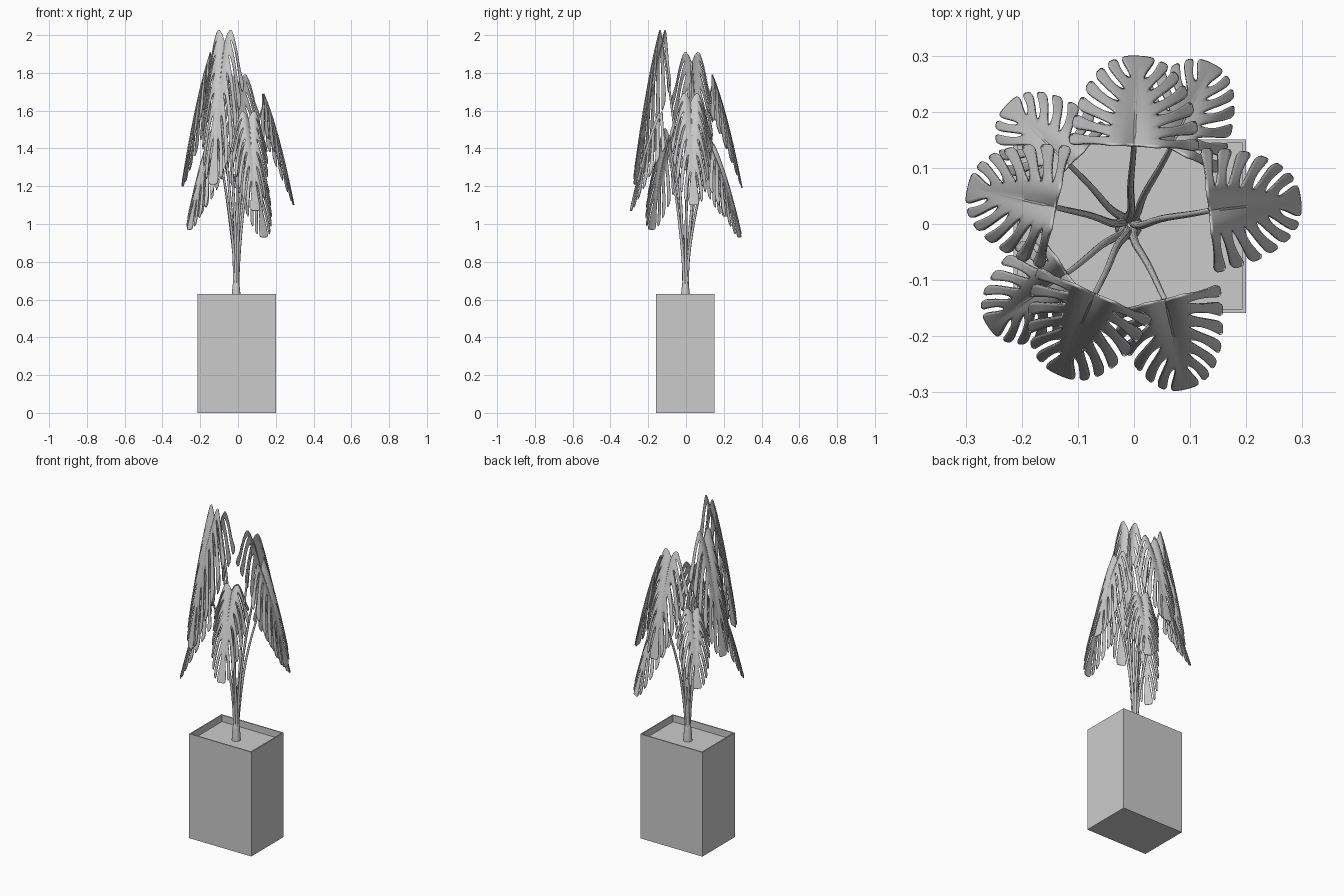
import bpy, bmesh, math
from mathutils import Vector

if "Cube" in bpy.data.objects:
    bpy.data.objects.remove(bpy.data.objects["Cube"])

CENTRE = Vector((-0.01, -0.003, 0))
# attach x, y, tip x, y, top z, tip z, half width
LEAVES = [
    (0.0, 0.14, 0.008, 0.298, 1.78, 1.19, 0.115),
    (0.065, 0.135, 0.138, 0.285, 1.42, 0.93, 0.095),
    (-0.115, 0.105, -0.225, 0.212, 1.46, 1.04, 0.095),
    (-0.14, 0.03, -0.295, 0.065, 1.89, 1.20, 0.11),
    (-0.12, -0.088, -0.258, -0.183, 1.50, 0.97, 0.095),
    (-0.07, -0.125, -0.133, -0.268, 2.00, 1.21, 0.11),
    (0.055, -0.135, 0.092, -0.293, 1.59, 1.07, 0.10),
    (0.135, 0.024, 0.296, 0.042, 1.68, 1.10, 0.11),
]
FINGERS, COLS = 7, 4
# distance from midrib, finger width
ROWS = [(0, 1), (.12, 1), (.24, 1), (.33, 1), (.38, .82), (.45, .68), (.55, .6), (.65, .6),
        (.75, .63), (.85, .68), (.93, .7), (.98, .55), (1, .3)]


def finish(bm, name):
    bmesh.ops.recalc_face_normals(bm, faces=bm.faces)
    me = bpy.data.meshes.new(name)
    bm.to_mesh(me)
    bm.free()
    ob = bpy.data.objects.new(name, me)
    bpy.context.collection.objects.link(ob)
    return ob


def smooth(ob, angle=40):
    bpy.ops.object.select_all(action='DESELECT')
    ob.select_set(True)
    bpy.context.view_layer.objects.active = ob
    bpy.ops.object.shade_smooth_by_angle(angle=math.radians(angle))


def flat_point(a, b):
    """Leaf layout: a runs from base to tip, b from midrib to edge."""
    start = 0.86 * a ** 1.25
    th = a * math.pi / 2
    eu = max(math.cos(th), 0) ** 0.8
    if a >= 1:
        eu = 0
    es = -0.05 + 1.05 * math.sin(th) ** 1.15
    cu, cs = 0.58 * eu, start + 0.2 * (es - start)
    u = 2 * b * (1 - b) * cu + b * b * eu
    s = (1 - b) ** 2 * start + 2 * b * (1 - b) * cs + b * b * es
    return u, s


def leaf_mapper(leaf):
    """Bends the flat layout into a hanging, arched blade."""
    ax, ay, tx, ty, top, bot, w = leaf
    d = Vector((tx - ax, ty - ay, 0))
    side = Vector((-d.y, d.x, 0)).normalized()
    h = top - bot

    def place(u, s):
        p = Vector((ax, ay, 0)) + d * s + side * (u * w)
        v = abs(u)
        lift = 0.11 * math.sin(math.pi * min(v / 0.8, 1)) * max(0, 1 - s)
        p.z = top - 0.035 - (h - 0.035) * (0.6 * s + 0.4 * s * abs(s)) + h * (lift - 0.3 * v * v)
        return p
    return place


def make_leaf(i, leaf):
    place = leaf_mapper(leaf)
    bm = bmesh.new()
    for sgn in (-1, 1):
        for f in range(FINGERS):
            grid = []
            for b, wid in ROWS:
                lo = (f + 0.5 - wid / 2) / FINGERS
                hi = 1 if f == FINGERS - 1 else (f + 0.5 + wid / 2) / FINGERS
                row = []
                for c in range(COLS + 1):
                    u, s = flat_point(lo + (hi - lo) * c / COLS, b)
                    row.append(bm.verts.new(place(sgn * u, s)))
                grid.append(row)
            for r in range(len(ROWS) - 1):
                for c in range(COLS):
                    bm.faces.new((grid[r][c], grid[r][c + 1], grid[r + 1][c + 1], grid[r + 1][c]))
    bmesh.ops.remove_doubles(bm, verts=bm.verts, dist=1e-5)
    ob = finish(bm, f"leaf_{i}")
    m = ob.modifiers.new("thickness", 'SOLIDIFY')
    m.thickness = 0.004
    m.offset = 0
    smooth(ob)


def make_stalk(i, leaf):
    place = leaf_mapper(leaf)
    end = place(0, 0)
    out = Vector((end.x, end.y, 0)) - CENTRE
    side = Vector((-out.y, out.x, 0)).normalized()
    pts = []
    for k in range(13):
        t = k / 12
        p = CENTRE + out * (0.06 + 0.94 * t ** 1.9) + side * (0.005 * math.sin(t * 9 + i) * (1 - t))
        p.z = 0.62 + (end.z - 0.62) * t
        pts.append((p, 0.0085 - 0.0035 * t))
    # midrib continues down the blade
    for k in range(1, 9):
        pts.append((place(0, k / 8 * 0.95), 0.0045 - 0.003 * k / 8))
    cu = bpy.data.curves.new(f"stalk_{i}", 'CURVE')
    cu.dimensions = '3D'
    cu.bevel_depth = 1
    cu.bevel_resolution = 2
    cu.use_fill_caps = True
    sp = cu.splines.new('POLY')
    sp.points.add(len(pts) - 1)
    for q, (p, r) in zip(sp.points, pts):
        q.co = (*p, 1)
        q.radius = r
    ob = bpy.data.objects.new(f"stalk_{i}", cu)
    bpy.context.collection.objects.link(ob)
    bpy.ops.object.select_all(action='DESELECT')
    ob.select_set(True)
    bpy.context.view_layer.objects.active = ob
    bpy.ops.object.convert(target='MESH')
    smooth(bpy.context.view_layer.objects.active, 60)


# planter: box with a thin rim and sunken soil
bm = bmesh.new()
bmesh.ops.create_cube(bm, size=1)
for v in bm.verts:
    v.co = Vector((v.co.x * 0.415 - 0.0075, v.co.y * 0.31 - 0.004, (v.co.z + 0.5) * 0.63))
bm.faces.ensure_lookup_table()
top = max(bm.faces, key=lambda f: f.calc_center_median().z)
bmesh.ops.inset_region(bm, faces=[top], thickness=0.01)
new = bmesh.ops.extrude_face_region(bm, geom=[top])
bmesh.ops.translate(bm, vec=(0, 0, -0.04), verts=[g for g in new['geom'] if isinstance(g, bmesh.types.BMVert)])
if top.is_valid:
    bmesh.ops.delete(bm, geom=[top], context='FACES_ONLY')
finish(bm, "planter")

# stem base: lathed sheath at the soil
bm = bmesh.new()
rings = []
for r, z in [(0.025, 0.585), (0.024, 0.62), (0.020, 0.66), (0.017, 0.685), (0.011, 0.695)]:
    rings.append([bm.verts.new(CENTRE + Vector((r * math.cos(k * math.pi / 8), r * math.sin(k * math.pi / 8), z)))
                  for k in range(16)])
for a, b in zip(rings, rings[1:]):
    for k in range(16):
        bm.faces.new((a[k], a[(k + 1) % 16], b[(k + 1) % 16], b[k]))
bm.faces.new(rings[0])
bm.faces.new(rings[-1])
smooth(finish(bm, "stem_base"))

# leaves with their stalks
for i, leaf in enumerate(LEAVES, 1):
    make_leaf(i, leaf)
    make_stalk(i, leaf)
